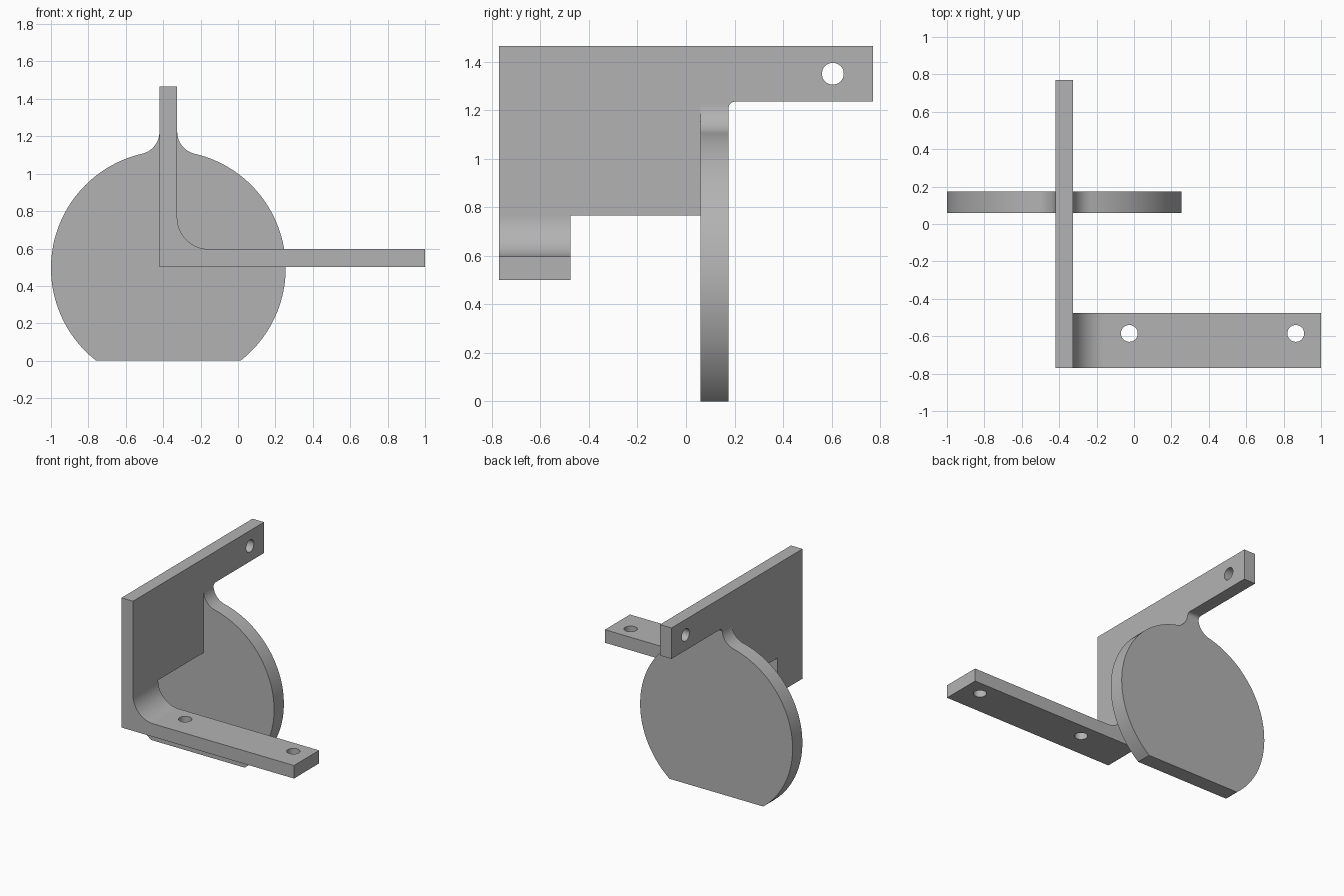
import bpy, bmesh, math
from mathutils import Vector

cube = bpy.data.objects.get("Cube")
if cube:
    bpy.data.objects.remove(cube, do_unlink=True)

grey = bpy.data.materials.new("plain grey")
grey.use_nodes = True
colour = (0.45, 0.45, 0.45, 1)
grey.diffuse_color = colour
grey.node_tree.nodes["Principled BSDF"].inputs["Base Color"].default_value = colour


def arc(cx, cy, r, start, end, steps):
    """Points along an arc, angles in radians."""
    return [(cx + r * math.cos(start + (end - start) * i / steps),
             cy + r * math.sin(start + (end - start) * i / steps))
            for i in range(steps + 1)]


def extrude(name, profile, axis, low, high):
    """Prism from a 2D profile; the profile uses the two other axes in order."""
    def place(p, depth):
        v = list(p)
        v.insert(axis, depth)
        return Vector(v)
    bm = bmesh.new()
    face = bm.faces.new([bm.verts.new(place(p, low)) for p in profile])
    side = bmesh.ops.extrude_face_region(bm, geom=[face])
    verts = [g for g in side["geom"] if isinstance(g, bmesh.types.BMVert)]
    shift = place((0, 0), high - low)
    bmesh.ops.translate(bm, verts=verts, vec=shift)
    bmesh.ops.recalc_face_normals(bm, faces=bm.faces)
    mesh = bpy.data.meshes.new(name)
    bm.to_mesh(mesh)
    bm.free()
    mesh.materials.append(grey)
    obj = bpy.data.objects.new(name, mesh)
    bpy.context.collection.objects.link(obj)
    return obj


def combine(target, other, operation):
    """Apply an exact boolean and discard the second solid."""
    bpy.context.view_layer.objects.active = target
    mod = target.modifiers.new("boolean", "BOOLEAN")
    mod.operation, mod.solver, mod.object = operation, "EXACT", other
    bpy.ops.object.modifier_apply(modifier=mod.name)
    bpy.data.objects.remove(other, do_unlink=True)


PI = math.pi
left, right = -0.42, -0.325
front, back = -0.77, 0.77
disc_front, disc_back = 0.06, 0.175

# Upright plate with rear arm and a small fillet behind the disc
plate = extrude("mounting_bracket", [
    (front, 0.5), (-0.475, 0.5), (-0.475, 0.765), (disc_front, 0.765),
    (disc_front, 1.05), (disc_back, 1.05),
    *arc(disc_back + 0.027, 1.208, 0.027, PI, PI / 2, 8),
    (back, 1.235), (back, 1.465), (front, 1.465)], 0, left, right)

# Horizontal foot with a large inner fillet
foot = extrude("foot", [
    (-0.37, 0.5), (1, 0.5), (1, 0.597),
    *arc(right + 0.168, 0.765, 0.168, -PI / 2, -PI, 16),
    (-0.37, 0.765)], 1, front, -0.475)

# Flat-bottomed disc whose neck flares into the plate
cx, cz, radius, flare = (left + right) / 2, 0.495, 0.6275, 0.12
half = (right - left) / 2
dx = half + flare
dz = math.sqrt((radius + flare) ** 2 - dx ** 2)
meet = math.atan2(dz, dx)
base = -math.asin(cz / radius)
half_outline = (arc(0, cz, radius, base, meet, 48)
                + arc(dx, cz + dz, flare, meet - PI, -PI, 14)[1:])
outline = ([(cx + x, z) for x, z in half_outline]
           + [(cx - x, z) for x, z in reversed(half_outline)])
disc = extrude("disc", outline, 1, disc_front, disc_back)

combine(plate, foot, "UNION")
combine(plate, disc, "UNION")

# Screw holes: one through the arm, two through the foot
for axis, centre, low, high in ((0, (0.605, 1.35), -0.6, -0.2),
                                (2, (-0.025, -0.585), 0.4, 0.7),
                                (2, (0.865, -0.585), 0.4, 0.7)):
    hole = extrude("hole_cutter", arc(*centre, 0.045, 0, 2 * PI, 32)[:-1], axis, low, high)
    combine(plate, hole, "DIFFERENCE")

# Smooth curved walls, crisp edges
bpy.ops.object.select_all(action="DESELECT")
plate.select_set(True)
bpy.context.view_layer.objects.active = plate
bpy.ops.object.shade_smooth_by_angle(angle=math.radians(30))
weighted = plate.modifiers.new("weighted_normals", "WEIGHTED_NORMAL")
weighted.keep_sharp = True
